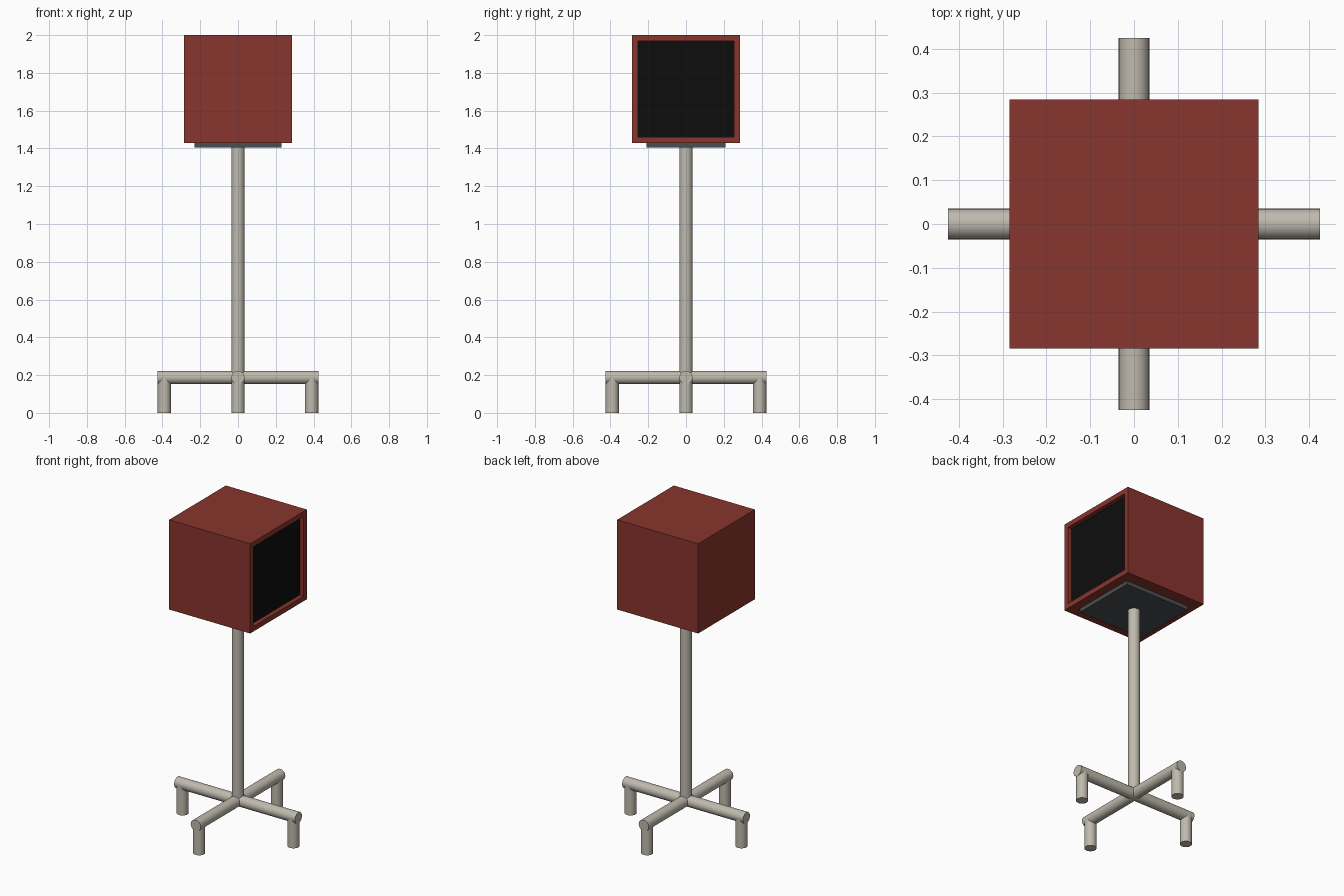
import bpy, bmesh, math
from mathutils import Vector

if "Cube" in bpy.data.objects:
    bpy.data.objects.remove(bpy.data.objects["Cube"])


def material(name, rgb):
    m = bpy.data.materials.new(name)
    m.diffuse_color = (*rgb, 1)
    m.use_nodes = True
    m.node_tree.nodes["Principled BSDF"].inputs["Base Color"].default_value = m.diffuse_color
    return m


RED = material("brick_red", (0.25, 0.036, 0.027))
BLACK = material("black", (0.004, 0.004, 0.004))
DARK = material("dark_grey", (0.07, 0.075, 0.08))
METAL = material("warm_grey", (0.52, 0.49, 0.42))


def box(name, size, centre, mat):
    bpy.ops.mesh.primitive_cube_add(size=1, location=centre)
    ob = bpy.context.object
    ob.name = name
    ob.scale = size
    bpy.ops.object.transform_apply(location=False, rotation=False, scale=True)
    ob.data.materials.append(mat)
    return ob


def tube(name, start, end, radius=0.035):
    a, b = Vector(start), Vector(end)
    bpy.ops.mesh.primitive_cylinder_add(vertices=32, radius=radius, depth=(b - a).length,
                                        location=(a + b) / 2)
    ob = bpy.context.object
    ob.name = name
    ob.rotation_euler = (b - a).to_track_quat('Z', 'Y').to_euler()
    ob.data.materials.append(METAL)
    bpy.ops.object.shade_smooth_by_angle(angle=math.radians(35))
    return ob


# Cube housing with a shallow recessed black screen on the right side
housing = box("housing", (0.57, 0.57, 0.57), (0, 0, 1.715), RED)
housing.data.materials.append(BLACK)
bm = bmesh.new()
bm.from_mesh(housing.data)
bm.faces.ensure_lookup_table()
screen = next(f for f in bm.faces if f.normal.x > 0.9)
bmesh.ops.inset_region(bm, faces=[screen], thickness=0.045)
rim = bmesh.ops.extrude_discrete_faces(bm, faces=[screen])["faces"]
bmesh.ops.translate(bm, verts=rim[0].verts, vec=(-0.028, 0, 0))
rim[0].material_index = 1
bmesh.ops.recalc_face_normals(bm, faces=bm.faces)
bm.to_mesh(housing.data)
bm.free()

# Mounting plate and pole
box("mounting_plate", (0.46, 0.42, 0.03), (0, 0, 1.42), DARK)
AXIS, REACH, FOOT = 0.187, 0.425, 0.39
tube("pole", (0, 0, AXIS), (0, 0, 1.407))

# Crossed base bars with four feet
tube("base_bar_x", (-REACH, 0, AXIS), (REACH, 0, AXIS))
tube("base_bar_y", (0, -REACH, AXIS), (0, REACH, AXIS))
for name, x, y in (("right", 1, 0), ("left", -1, 0), ("back", 0, 1), ("front", 0, -1)):
    tube(name + "_foot", (x * FOOT, y * FOOT, 0), (x * FOOT, y * FOOT, AXIS))
